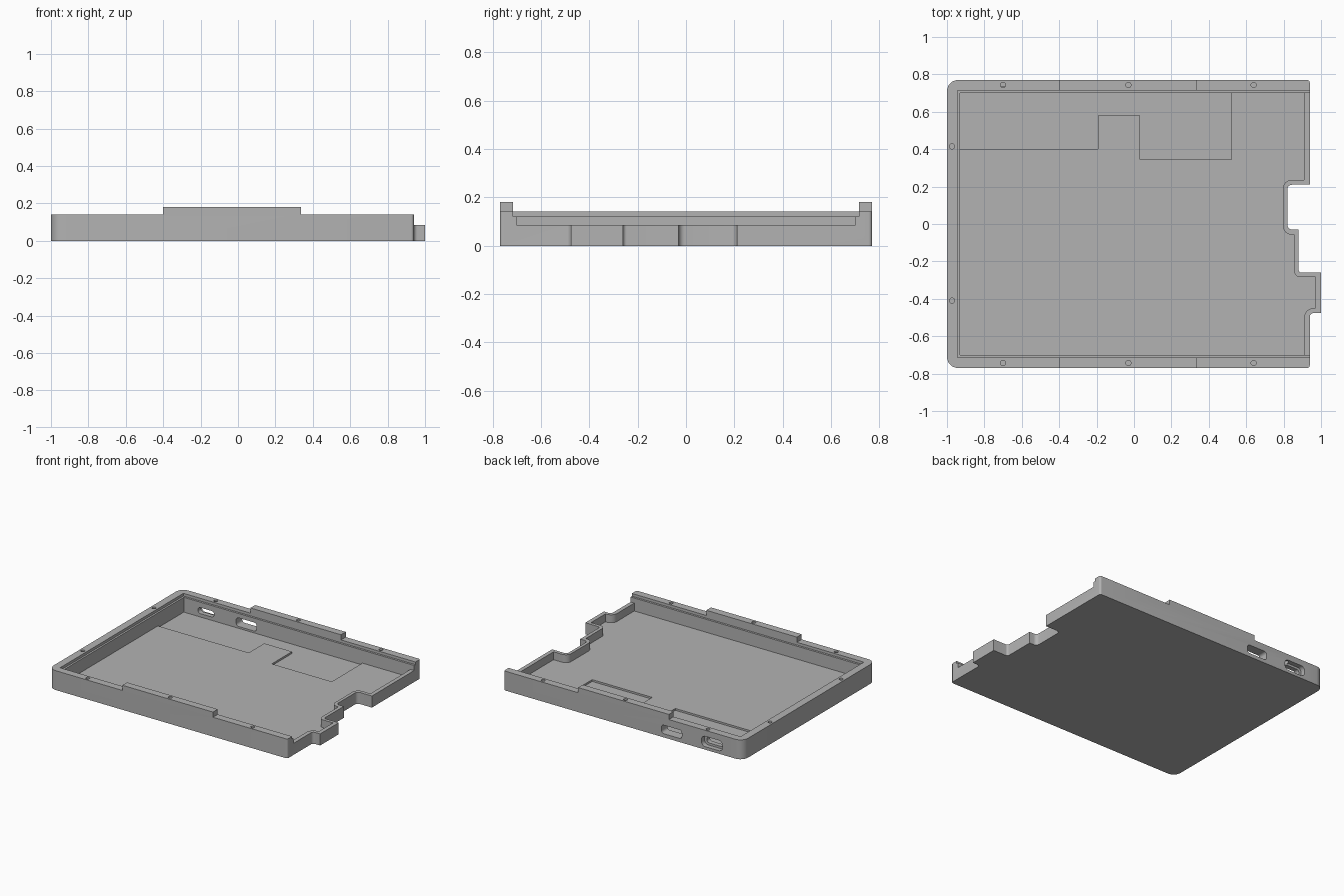
import bpy
import bmesh
import math
from mathutils import Vector

cube = bpy.data.objects.get("Cube")
if cube:
    bpy.data.objects.remove(cube, do_unlink=True)

grey = bpy.data.materials.new("plain_grey")
grey.use_nodes = True
grey.diffuse_color = (0.45, 0.45, 0.45, 1)
grey.node_tree.nodes["Principled BSDF"].inputs["Base Color"].default_value = grey.diffuse_color


def rounded(points, steps=6):
    """Turn (u, v, radius) corners into an outline with arcs."""
    out = []
    n = len(points)
    for i, p in enumerate(points):
        c = Vector(p[:2])
        r = p[2] if len(p) > 2 else 0
        if r == 0:
            out.append(c)
            continue
        a = (Vector(points[i - 1][:2]) - c).normalized()
        b = (Vector(points[(i + 1) % n][:2]) - c).normalized()
        centre = c + (a + b) * r
        for k in range(steps + 1):
            t = k / steps * math.pi / 2
            out.append(centre - b * r * math.cos(t) - a * r * math.sin(t))
    return out


def prism(name, outline, lo, hi, axis="Z"):
    """Extrude an outline along Z, or an (x, z) outline along Y."""
    place = (lambda p, h: (p.x, p.y, h)) if axis == "Z" else (lambda p, h: (p.x, h, p.y))
    bm = bmesh.new()
    bottom = [bm.verts.new(place(p, lo)) for p in outline]
    top = [bm.verts.new(place(p, hi)) for p in outline]
    bm.faces.new(bottom)
    bm.faces.new(top)
    for i in range(len(outline)):
        j = (i + 1) % len(outline)
        bm.faces.new((bottom[i], bottom[j], top[j], top[i]))
    bmesh.ops.recalc_face_normals(bm, faces=bm.faces)
    mesh = bpy.data.meshes.new(name)
    bm.to_mesh(mesh)
    bm.free()
    mesh.materials.append(grey)
    obj = bpy.data.objects.new(name, mesh)
    bpy.context.collection.objects.link(obj)
    return obj


def rect(x0, x1, y0, y1, r=0):
    return rounded([(x0, y0, r), (x1, y0, r), (x1, y1, r), (x0, y1, r)])


def disc(x, y, r, sides=24):
    return [Vector((x + r * math.cos(i * math.tau / sides),
                    y + r * math.sin(i * math.tau / sides))) for i in range(sides)]


TOP = 0.3  # cutters reach above the model

# Tray block with the stepped right edge
tray = prism("tray", rounded([
    (-1, -0.77, 0.06), (0.94, -0.77, 0.015), (0.94, -0.476, 0.02), (1, -0.476),
    (1, -0.26), (0.88, -0.26, 0.015), (0.88, -0.03), (0.82, -0.03, 0.025),
    (0.82, 0.21, 0.025), (0.94, 0.21), (0.94, 0.77, 0.015), (-1, 0.77, 0.06)]), 0, 0.18)

cutters = []


def cut(name, outline, lo, hi=TOP, axis="Z"):
    cutters.append(prism(name + "_cutter", outline, lo, hi, axis))


# Raised rails remain only along the middle of the long sides
cut("left_rim", rect(-1.1, -0.40, -1, 1), 0.142)
cut("right_rim", rect(0.336, 1.1, -1, 1), 0.142)

# Lid ledge, low right wall and inner cavity
cut("ledge", rect(-0.944, 1.1, -0.715, 0.715), 0.122)
cut("opening", rect(-0.93, 1.1, -0.70, 0.70), 0.085)
cut("cavity", rounded([
    (-0.93, -0.70), (0.91, -0.70), (0.91, -0.45, 0.05), (0.97, -0.45),
    (0.97, -0.284), (0.855, -0.284, 0.035), (0.855, -0.057), (0.797, -0.057, 0.045),
    (0.797, 0.236, 0.045), (0.91, 0.236), (0.91, 0.70), (-0.93, 0.70)]), 0.027)

# Shallow stepped recess in the floor
cut("recess", rounded([
    (-0.93, 0.40), (-0.193, 0.40), (-0.193, 0.58), (0.033, 0.58),
    (0.033, 0.345), (0.52, 0.345), (0.52, 0.70), (-0.93, 0.70)]), 0.0135)

# Screw holes around the rim
holes = [(x, y) for x in (-0.70, -0.03, 0.64) for y in (-0.743, 0.743)]
holes += [(-0.973, -0.41), (-0.973, 0.415)]
for x, y in holes:
    cut("screw_hole", disc(x, y, 0.014), 0.06)

# Port openings through the back wall
cut("wide_port", rect(-0.505, -0.34, 0.027, 0.09, 0.02), 0.69, 0.9, "Y")
cut("port_pocket", rect(-0.835, -0.665, 0.022, 0.098, 0.03), 0.735, 0.9, "Y")
cut("small_port", rect(-0.815, -0.685, 0.038, 0.082, 0.02), 0.69, 0.9, "Y")

for c in cutters:
    c.hide_render = True
    c.hide_set(True)
    m = tray.modifiers.new(c.name, "BOOLEAN")
    m.operation = "DIFFERENCE"
    m.solver = "EXACT"
    m.object = c

# Bake the cuts, then drop the cutters
bpy.context.view_layer.update()
result = bpy.data.meshes.new_from_object(
    tray.evaluated_get(bpy.context.evaluated_depsgraph_get()))
tray.modifiers.clear()
tray.data = result
for c in cutters:
    bpy.data.objects.remove(c, do_unlink=True)

# Smooth arcs, sharp edges
bpy.ops.object.select_all(action="DESELECT")
tray.select_set(True)
bpy.context.view_layer.objects.active = tray
bpy.ops.object.shade_smooth_by_angle(angle=math.radians(30))
